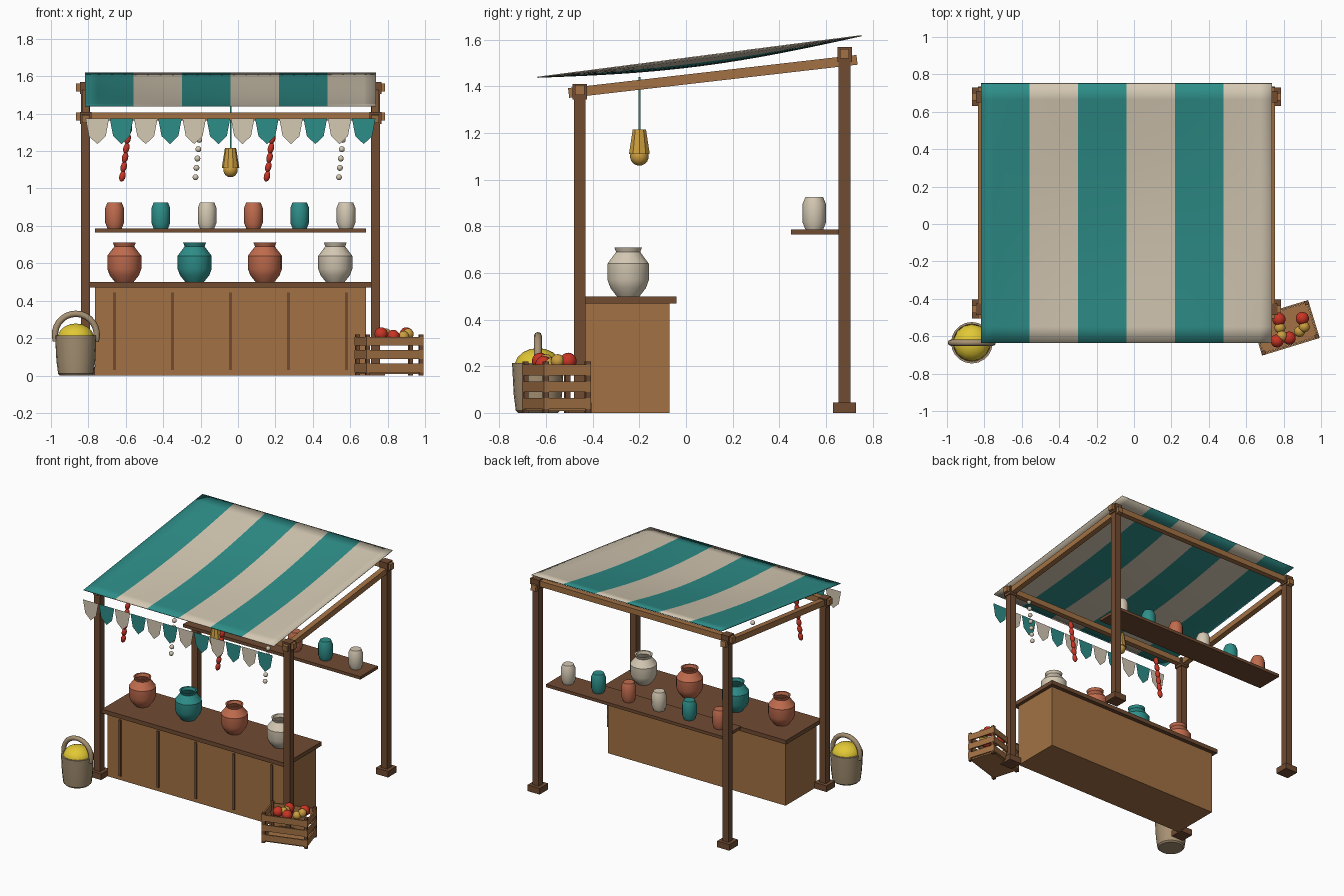
import bpy, bmesh, math
from mathutils import Matrix, Vector, Euler

cube = bpy.data.objects.get("Cube")
if cube:
    bpy.data.objects.remove(cube, do_unlink=True)


def material(name, *rgb):
    m = bpy.data.materials.new(name)
    m.use_nodes = True
    m.diffuse_color = (*rgb, 1)
    bsdf = next(n for n in m.node_tree.nodes if n.type == 'BSDF_PRINCIPLED')
    bsdf.inputs["Base Color"].default_value = (*rgb, 1)
    bsdf.inputs["Roughness"].default_value = 0.8
    return m


teal = material("teal", 0.027, 0.27, 0.25)
cream = material("cream", 0.66, 0.58, 0.45)
light_wood = material("light wood", 0.36, 0.165, 0.058)
dark_wood = material("dark wood", 0.16, 0.07, 0.031)
terracotta = material("terracotta", 0.53, 0.15, 0.075)
gold = material("gold", 0.6, 0.34, 0.05)
yellow = material("yellow", 0.76, 0.58, 0.035)
red = material("red", 0.58, 0.035, 0.018)
wicker = material("wicker", 0.38, 0.28, 0.17)


def make(name, bm, *mats, smooth=False):
    me = bpy.data.meshes.new(name)
    bm.to_mesh(me)
    bm.free()
    ob = bpy.data.objects.new(name, me)
    bpy.context.collection.objects.link(ob)
    for m in mats:
        me.materials.append(m)
    if smooth:
        bpy.ops.object.select_all(action='DESELECT')
        ob.select_set(True)
        bpy.context.view_layer.objects.active = ob
        bpy.ops.object.shade_smooth_by_angle(angle=math.radians(35))
    return ob


def box(name, center, size, mat, rot=(0, 0, 0)):
    bm = bmesh.new()
    mtx = Matrix.LocRotScale(Vector(center), Euler(rot), Vector(size))
    bmesh.ops.create_cube(bm, size=1, matrix=mtx)
    return make(name, bm, mat)


def span(name, lo, hi, mat):
    lo, hi = Vector(lo), Vector(hi)
    return box(name, (lo + hi) / 2, hi - lo, mat)


def ball(name, center, radii, mat, tilt=0):
    bm = bmesh.new()
    mtx = Matrix.LocRotScale(Vector(center), Euler((0, tilt, 0)), Vector(radii))
    bmesh.ops.create_uvsphere(bm, u_segments=14, v_segments=9, radius=1, matrix=mtx)
    return make(name, bm, mat, smooth=True)


def lathe(name, center, profile, mat, sides=16):
    """Spin (radius, height) points about the vertical axis."""
    bm = bmesh.new()
    pts = [bm.verts.new((r, 0, z)) for r, z in profile]
    edges = [bm.edges.new(p) for p in zip(pts, pts[1:])]
    bmesh.ops.spin(bm, geom=pts + edges, cent=(0, 0, 0), axis=(0, 0, 1),
                   angle=math.tau, steps=sides)
    bmesh.ops.remove_doubles(bm, verts=bm.verts, dist=1e-5)
    bmesh.ops.recalc_face_normals(bm, faces=bm.faces)
    bmesh.ops.translate(bm, verts=bm.verts, vec=center)
    return make(name, bm, mat, smooth=True)


MID = -0.04                     # centre line of the stall
HALF = 0.775                    # half distance between posts
FRONT, BACK = -0.455, 0.68

# Posts with feet and joint blocks, and the roof frame
for side, sx in (("right", -1), ("left", 1)):
    x = MID + sx * HALF
    for end, y, top in (("front", FRONT, 1.40), ("back", BACK, 1.56)):
        label = f"{end}_{side}"
        span(label + "_post", (x - .025, y - .025, 0), (x + .025, y + .025, top), dark_wood)
        span(label + "_foot", (x - .05, y - .05, 0), (x + .05, y + .05, .045), dark_wood)
        box(label + "_joint", (x, y, top - .023), (.062, .062, .065), dark_wood)
    slope = math.atan2(0.142, 1.235)
    box(side + "_rafter", (x, .115, 1.443), (.04, 1.245, .042), light_wood, (slope, 0, 0))
for end, y, z in (("front", FRONT, 1.385), ("back", BACK, 1.54)):
    box(end + "_beam", (MID, y, z), (1.65, .04, .042), light_wood)

# Sagging striped canopy
bm = bmesh.new()
STRIPES, PER, ROWS = 6, 4, 16
cols = STRIPES * PER
grid = []
for j in range(ROWS + 1):
    v = j / ROWS
    row = []
    for i in range(cols + 1):
        u = i / cols
        sag = 0.04 * math.sin(math.pi * v) * max(0, math.sin(math.pi * u)) ** 0.7
        row.append(bm.verts.new((MID - .777 + 1.554 * u, -.636 + 1.388 * v,
                                 1.442 + .178 * v - sag)))
    grid.append(row)
for a, b in zip(grid, grid[1:]):
    for i in range(cols):
        f = bm.faces.new((a[i], a[i + 1], b[i + 1], b[i]))
        f.material_index = i // PER % 2
canopy = make("canopy", bm, teal, cream, smooth=True)
thick = canopy.modifiers.new("thickness", 'SOLIDIFY')
thick.thickness = 0.005

# Bunting flags
bm = bmesh.new()
pitch = 1.554 / 12
for i in range(12):
    cx = MID - .777 + pitch * (i + .5)
    shape = ((-.063, 1.375), (-.045, 1.28), (0, 1.237), (.045, 1.28), (.063, 1.375))
    f = bm.faces.new([bm.verts.new((cx + dx, -.645, z)) for dx, z in shape])
    f.material_index = (i + 1) % 2
make("bunting", bm, teal, cream)

# Counter with battens
span("counter_body", (-.765, -.43, 0), (.685, -.07, .47), light_wood)
span("counter_top", (-.79, -.46, .47), (.71, -.04, .50), dark_wood)
for i in range(5):
    x = MID + .31 * (i - 2)
    span(f"counter_batten_{i}", (x - .008, -.438, .03), (x + .008, -.428, .445), dark_wood)

# Large pots on the counter
pot = ((0, 0), (.05, 0), (.078, .035), (.091, .07), (.091, .14), (.053, .19),
       (.061, .21), (.05, .21), (.044, .19), (.07, .14), (.05, .03), (0, .03))
for i, mat in enumerate((terracotta, teal, terracotta, cream)):
    lathe(f"pot_{i}", (-.608 + .376 * i, -.248, .5), pot, mat, 14)

# Back shelf with small jars
span("back_shelf", (-.765, .45, .765), (.685, .655, .787), dark_wood)
jar = ((0, 0), (.038, 0), (.05, .03), (.05, .11), (.038, .14), (0, .14))
for i, mat in enumerate((terracotta, teal, cream) * 2):
    lathe(f"jar_{i}", (-.66 + .2475 * i, .55, .786), jar, mat, 12)

# Hanging lantern
span("lantern_cord", (MID - .004, -.204, 1.2), (MID + .004, -.196, 1.44), teal)
lathe("lantern_shade", (MID, -.2, 1.11),
      ((0, 0), (.047, 0), (.03, .105), (0, .105)), gold, 10)
ball("lantern_bulb", (MID, -.2, 1.1), (.04, .04, .04), gold)

# Strings of peppers and beads hung from the front beam
for s, x in enumerate((-.595, .178)):
    for i in range(6):
        ball(f"pepper_{s}_{i}", (x + .012 - .007 * i, FRONT, 1.315 - .05 * i),
             (.017, .017, .029), red, .25)
for s, x in enumerate((-.205, .562)):
    for i in range(7):
        ball(f"bead_{s}_{i}", (x + .008 - .005 * i, FRONT, 1.36 - .05 * i),
             (.016, .016, .016), cream)

# Basket with a heap and a hooped handle
spot = Vector((-.867, -.635, 0))
lathe("basket", spot, ((0, 0), (.085, 0), (.095, .01), (.104, .08), (.111, .215),
                       (.1, .215), (.095, .18), (0, .18)), wicker, 20)
ball("basket_heap", spot + Vector((0, 0, .2)), (.1, .1, .078), yellow)
curve = bpy.data.curves.new("basket_handle", 'CURVE')
curve.dimensions = '3D'
curve.bevel_depth = 0.017
curve.bevel_resolution = 2
curve.use_fill_caps = True
path = curve.splines.new('POLY')
path.points.add(16)
for i, p in enumerate(path.points):
    t = math.pi * (i / 16 * 1.2 - .1)
    p.co = (*(spot + Vector((.112 * math.cos(t), 0, .218 + .112 * math.sin(t)))), 1)
handle = bpy.data.objects.new("basket_handle", curve)
curve.materials.append(wicker)
bpy.context.collection.objects.link(handle)

# Slatted crate, turned on the ground
turn = math.radians(17)
place = Matrix.Translation((.808, -.555, 0)) @ Matrix.Rotation(turn, 4, 'Z')
L, W = .32, .21


def crate_box(name, center, size, mat):
    box("crate_" + name, place @ Vector(center), size, mat, (0, 0, turn))


crate_box("floor", (0, 0, .015), (L - .02, W - .02, .015), light_wood)
for sx in (-1, 1):
    for sy in (-1, 1):
        crate_box(f"corner_{sx}_{sy}", (sx * (L / 2 - .011), sy * (W / 2 - .011), .11),
                  (.022, .022, .22), dark_wood)
    for k in range(3):
        z = .04 + .072 * k
        crate_box(f"side_slat_{sx}_{k}", (sx * (L / 2 - .004), 0, z), (.01, W, .046), light_wood)
        crate_box(f"long_slat_{sx}_{k}", (0, sx * (W / 2 - .004), z), (L, .01, .046), light_wood)

# Fruit in the crate
fruit = ((.775, -.51, red), (.9, -.505, red), (.83, -.61, red), (.765, -.625, red),
         (.78, -.555, gold), (.79, -.6, gold), (.885, -.575, gold), (.91, -.55, gold))
for i, (x, y, mat) in enumerate(fruit):
    r = .036 if mat is red else .03
    ball(f"fruit_{i}", (x, y, .222 if i % 2 else .208), (r, r, r), mat)
